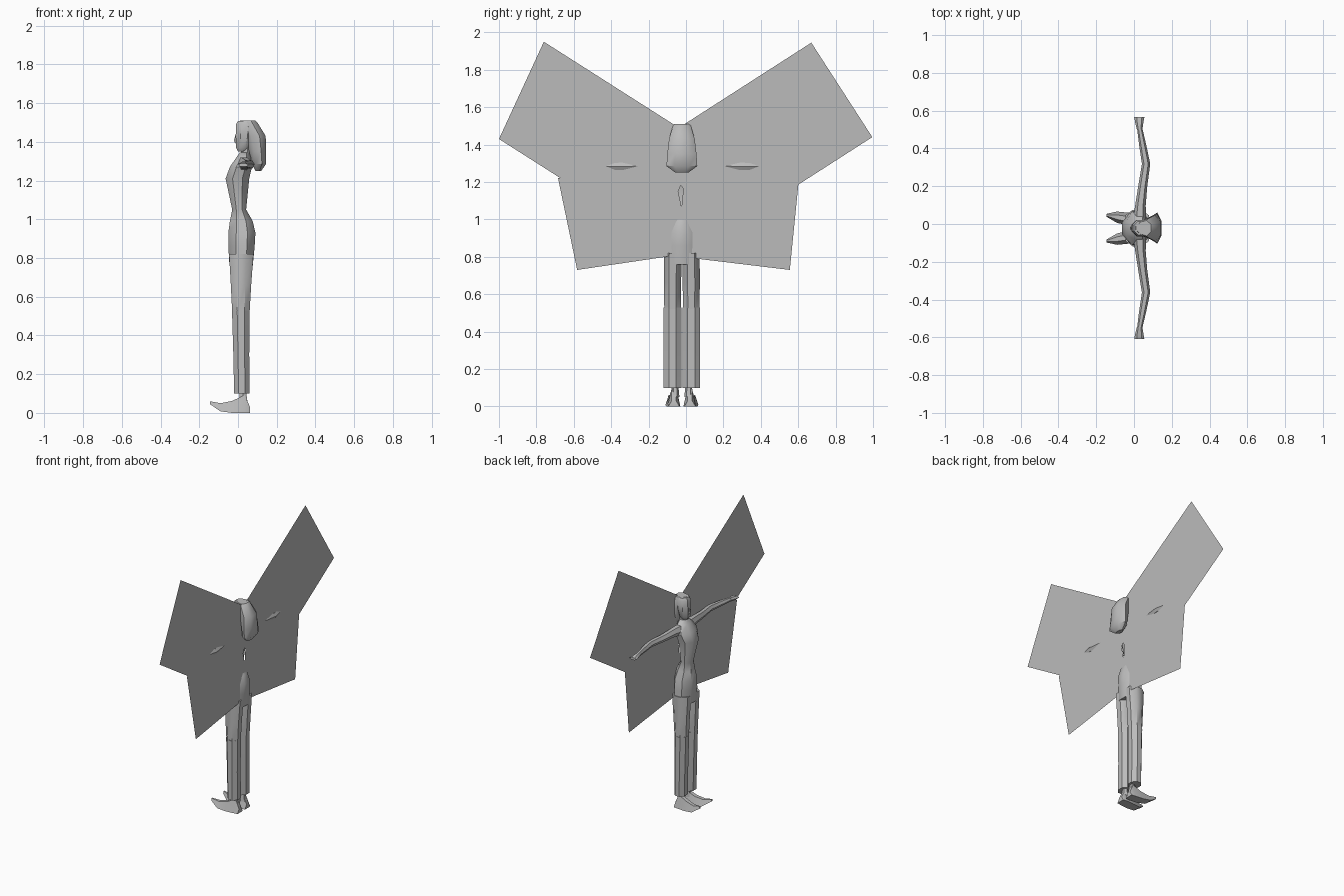
import bpy
import bmesh
import math
from mathutils import Vector

MID = -0.022  # body centre line in y

cube = bpy.data.objects.get("Cube")
if cube:
    bpy.data.objects.remove(cube, do_unlink=True)

grey = bpy.data.materials.new("plain_grey")
grey.use_nodes = True
grey.diffuse_color = (0.5, 0.5, 0.5, 1)
grey.node_tree.nodes["Principled BSDF"].inputs["Base Color"].default_value = (0.5, 0.5, 0.5, 1)


def finish(name, bm, smooth=True):
    mesh = bpy.data.meshes.new(name)
    bm.to_mesh(mesh)
    bm.free()
    mesh.materials.append(grey)
    obj = bpy.data.objects.new(name, mesh)
    bpy.context.collection.objects.link(obj)
    if smooth:
        bpy.ops.object.select_all(action="DESELECT")
        obj.select_set(True)
        bpy.context.view_layer.objects.active = obj
        bpy.ops.object.shade_smooth_by_angle(angle=math.radians(40))
    return obj


def skin(name, loops):
    """Bridge equal point loops and close both ends."""
    bm = bmesh.new()
    rings = [[bm.verts.new(p) for p in loop] for loop in loops]
    n = len(rings[0])
    for a, b in zip(rings, rings[1:]):
        for i in range(n):
            j = (i + 1) % n
            bm.faces.new((a[i], a[j], b[j], b[i]))
    bm.faces.new(rings[0])
    bm.faces.new(rings[-1])
    bmesh.ops.recalc_face_normals(bm, faces=bm.faces)
    return finish(name, bm)


def upright(name, sections, n=8, taper=0.0):
    """Sections are (z, x_min, x_max, y_centre, half_width)."""
    loops = []
    for z, x0, x1, cy, w in sections:
        loop = []
        for i in range(n):
            a = math.tau * (i + 0.5) / n
            k = 1 / math.cos(math.pi / n)
            c, s = math.cos(a) * k, math.sin(a) * k
            loop.append(Vector(((x0 + x1) / 2 + c * (x1 - x0) / 2,
                                MID + cy + s * w * (1 + taper * c), z)))
        loops.append(loop)
    return skin(name, loops)


def sideways(name, side, sections, n=6):
    """Sections are (y_offset, x, z, x_radius, z_radius)."""
    loops = []
    for y, x, z, rx, rz in sections:
        loops.append([Vector((x + rx * math.cos(math.tau * i / n), MID + side * y,
                              z + rz * math.sin(math.tau * i / n))) for i in range(n)])
    return skin(name, loops)


# Torso from hips to neck base
upright("torso", [
    (0.76, -0.044, 0.076, 0, 0.092),
    (0.86, -0.05, 0.086, 0, 0.086),
    (0.93, -0.05, 0.09, 0, 0.08),
    (0.99, -0.042, 0.076, 0, 0.056),
    (1.05, -0.03, 0.042, 0, 0.05),
    (1.21, -0.064, 0.058, 0, 0.075),
    (1.27, -0.042, 0.072, 0, 0.09),
    (1.32, -0.008, 0.066, 0, 0.06),
    (1.345, 0.01, 0.06, 0, 0.028)])

# Neck and head
upright("neck", [(1.31, 0.012, 0.062, 0, 0.024), (1.40, 0.018, 0.062, 0, 0.022)])
upright("head", [
    (1.35, 0.0, 0.045, 0, 0.02),
    (1.37, -0.01, 0.06, 0, 0.034),
    (1.43, -0.012, 0.075, 0, 0.044),
    (1.49, -0.01, 0.08, 0, 0.044),
    (1.508, 0.0, 0.075, 0, 0.036)])
upright("nose", [(1.39, -0.012, 0.0, 0, 0.008), (1.405, -0.022, 0.0, 0, 0.007),
                 (1.44, -0.012, 0.0, 0, 0.003)], n=4)

# Hair fans out toward the back
upright("hair", [
    (1.25, 0.09, 0.12, 0, 0.03),
    (1.285, 0.072, 0.145, 0, 0.072),
    (1.35, 0.058, 0.145, 0, 0.068),
    (1.43, 0.035, 0.143, 0, 0.06),
    (1.50, 0.005, 0.1, 0, 0.042),
    (1.51, 0.01, 0.09, 0, 0.036)], taper=0.35)

for side, tag in ((-1, "front"), (1, "rear")):
    # Trouser legs
    upright("thigh_" + tag, [
        (0.52, -0.03, 0.06, side * 0.05, 0.044),
        (0.66, -0.037, 0.068, side * 0.05, 0.046),
        (0.82, -0.046, 0.08, side * 0.048, 0.047)])
    upright("trouser_leg_" + tag, [
        (0.10, -0.02, 0.06, side * 0.05, 0.047),
        (0.30, -0.024, 0.058, side * 0.05, 0.047),
        (0.53, -0.031, 0.06, side * 0.05, 0.047)])
    upright("ankle_" + tag, [(0.05, 0.005, 0.05, side * 0.036, 0.02),
                             (0.12, 0.01, 0.04, side * 0.036, 0.014)], n=6)

    # Pointed shoe, from heel to toe: (x, y, half_width, z_low, z_top)
    shoe = []
    for x, y, w, low, top in ((0.062, 0.043, 0.03, 0, 0.03),
                              (0.035, 0.042, 0.034, 0, 0.092),
                              (-0.03, 0.048, 0.034, 0, 0.062),
                              (-0.09, 0.058, 0.03, 0.008, 0.05),
                              (-0.145, 0.068, 0.008, 0.045, 0.06)):
        cy = MID + side * y
        shoe.append([Vector((x, cy - w, low)), Vector((x, cy + w, low)),
                     Vector((x, cy + w * 0.4, top)), Vector((x, cy - w * 0.4, top))])
    skin("shoe_" + tag, shoe)

    # Outstretched arm with bent elbow and flared hand
    sideways("arm_" + tag, side, [
        (0.05, 0.03, 0.0 + 1.285, 0.034, 0.04),
        (0.12, 0.034, 1.29, 0.028, 0.032),
        (0.22, 0.046, 1.285, 0.024, 0.026),
        (0.34, 0.064, 1.283, 0.022, 0.023),
        (0.44, 0.046, 1.285, 0.019, 0.02),
        (0.53, 0.03, 1.285, 0.014, 0.015)])
    sideways("hand_" + tag, side, [
        (0.52, 0.03, 1.285, 0.014, 0.015),
        (0.56, 0.028, 1.282, 0.022, 0.016),
        (0.588, 0.028, 1.28, 0.027, 0.01)])

# Flat wing sheets: three corners (y, z), the fourth completes the parallelogram
wings = {
    "upper_wing_front": (0.072, (-0.76, 1.95), (-1.0, 1.43), (-0.16, 0.895)),
    "upper_wing_rear": (0.071, (0.67, 1.945), (0.996, 1.44), (0.155, 0.90)),
    "lower_wing_front": (0.07, (-0.684, 1.22), (-0.582, 0.73), (0.027, 0.82)),
    "lower_wing_rear": (0.069, (0.602, 1.20), (0.555, 0.73), (-0.05, 0.803)),
}
for name, (x, a, b, c) in wings.items():
    a, b, c = Vector(a), Vector(b), Vector(c)
    bm = bmesh.new()
    face = bm.faces.new([bm.verts.new((x, p.x, p.y)) for p in (a, b, c, a + c - b)])
    face.normal_update()
    if face.normal.x < 0:
        face.normal_flip()
    finish(name, bm, smooth=False)
